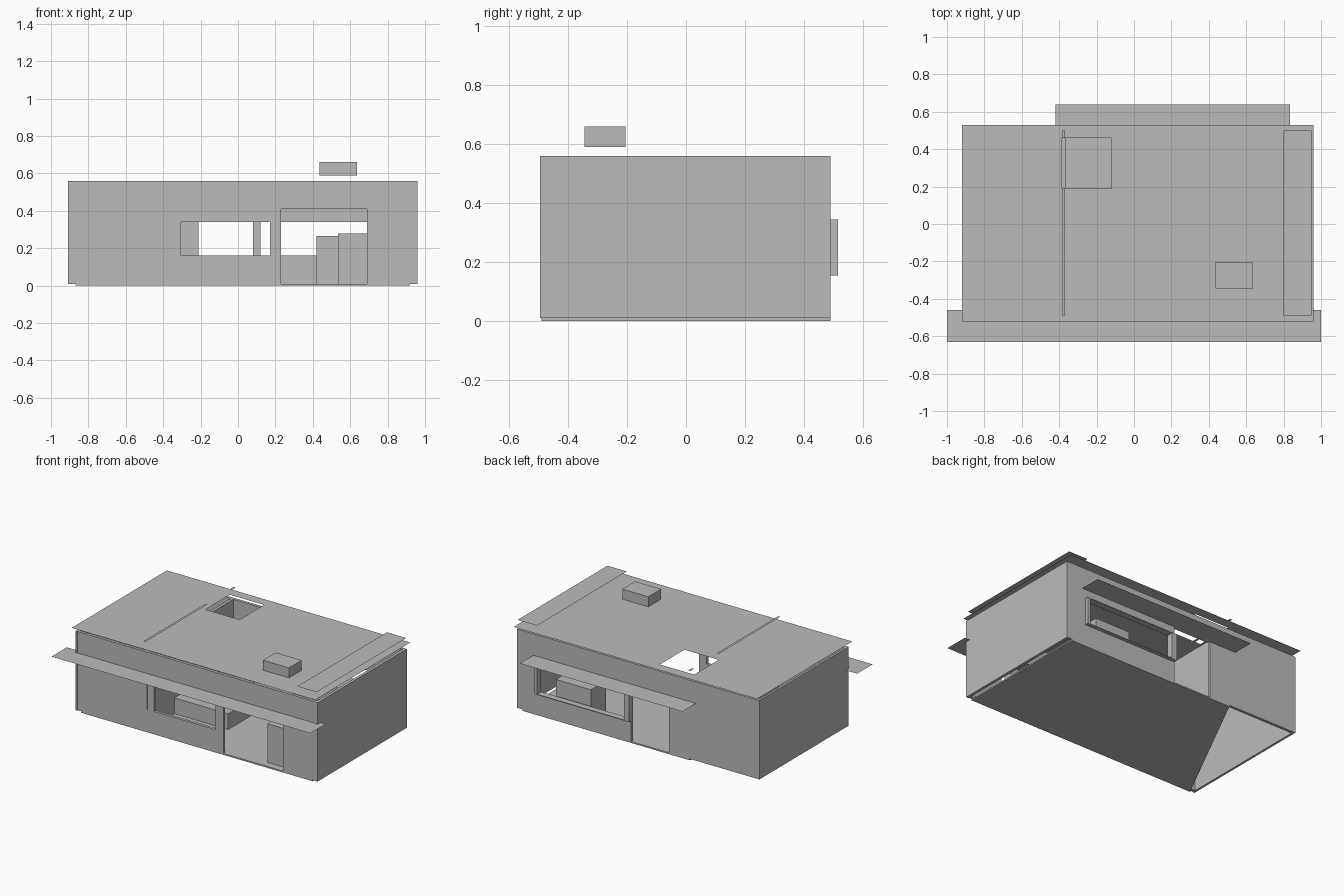
import bpy
import bmesh
from mathutils import Vector

cube = bpy.data.objects.get("Cube")
if cube:
    bpy.data.objects.remove(cube, do_unlink=True)

GREY = (0.5, 0.5, 0.5, 1)
mat = bpy.data.materials.new("plain grey")
mat.use_nodes = True
mat.diffuse_color = GREY
mat.node_tree.nodes["Principled BSDF"].inputs["Base Color"].default_value = GREY


def finish(name, bm):
    mesh = bpy.data.meshes.new(name)
    bm.to_mesh(mesh)
    bm.free()
    mesh.materials.append(mat)
    obj = bpy.data.objects.new(name, mesh)
    bpy.context.scene.collection.objects.link(obj)
    return obj


def panel(name, axis, rect, level, thick=0, holes=()):
    """Flat sheet or slab facing y or z, with rectangular openings."""
    u0, u1, v0, v1 = rect
    us = sorted({u0, u1, *[h[0] for h in holes], *[h[1] for h in holes]})
    vs = sorted({v0, v1, *[h[2] for h in holes], *[h[3] for h in holes]})

    def point(u, v):
        return (u, v, level) if axis == "z" else (u, level, v)

    bm = bmesh.new()
    for a, b in zip(us, us[1:]):
        for c, d in zip(vs, vs[1:]):
            mu, mv = (a + b) / 2, (c + d) / 2
            if any(h[0] < mu < h[1] and h[2] < mv < h[3] for h in holes):
                continue
            bm.faces.new([bm.verts.new(point(*p)) for p in ((a, c), (b, c), (b, d), (a, d))])
    bmesh.ops.remove_doubles(bm, verts=bm.verts, dist=0.0001)
    if thick:
        res = bmesh.ops.extrude_face_region(bm, geom=bm.faces[:], use_keep_orig=True)
        move = Vector((0, 0, thick) if axis == "z" else (0, thick, 0))
        bmesh.ops.translate(bm, vec=move, verts=[g for g in res["geom"] if isinstance(g, bmesh.types.BMVert)])
        bmesh.ops.recalc_face_normals(bm, faces=bm.faces)
    return finish(name, bm)


def box(name, x, y, z):
    return panel(name, "z", (*x, *y), z[0], z[1] - z[0])


BASE, TOP, ROOF, AWNING, TRIM = 0.01, 0.56, 0.59, 0.41, 0.63

# Floor with one slanted end
bm = bmesh.new()
floor = [bm.verts.new((x, y, 0)) for x, y in ((-0.87, -0.49), (0.92, -0.49), (0.92, 0.49), (-0.37, 0.49))]
bm.faces.new(floor)
res = bmesh.ops.extrude_face_region(bm, geom=bm.faces[:], use_keep_orig=True)
bmesh.ops.translate(bm, vec=(0, 0, BASE), verts=[g for g in res["geom"] if isinstance(g, bmesh.types.BMVert)])
bmesh.ops.recalc_face_normals(bm, faces=bm.faces)
finish("floor", bm)

# Outer walls and partition
box("right_wall", (-0.91, -0.895), (-0.495, 0.49), (BASE, TOP))
box("left_wall", (0.94, 0.96), (-0.495, 0.49), (BASE, TOP))
panel("front_wall", "y", (-0.895, 0.94, BASE, TOP), -0.49, 0.02,
      [(-0.305, 0.17, 0.16, 0.34), (0.23, 0.69, BASE, AWNING)])
panel("back_wall", "y", (-0.895, 0.94, BASE, TOP), 0.47, 0.02,
      [(-0.21, 0.08, BASE, AWNING), (0.12, 0.79, 0.16, 0.34)])
box("partition_wall", (-0.385, -0.365), (-0.47, 0.47), (BASE, TOP))

# Closed front window and projecting back window frame
panel("closed_window", "y", (-0.81, -0.355, 0.16, 0.34), -0.494, 0.005)
panel("back_window_frame", "y", (0.08, 0.81, 0.155, 0.345), 0.488, 0.027,
      [(0.12, 0.79, 0.16, 0.34)])

# Roof sheet with skylight opening, and the raised strips above it
skylight = (-0.385, -0.12, 0.19, 0.46)
panel("roof", "z", (-0.92, 0.96, -0.52, 0.53), ROOF, 0, [skylight])
panel("wide_roof_strip", "z", (0.80, 0.95, -0.49, 0.50), TRIM)
for name, y0, y1 in (("front", -0.49, 0.19), ("back", 0.46, 0.50)):
    panel("narrow_roof_strip_" + name, "z", (-0.385, -0.368, y0, y1), TRIM)
box("roof_unit", (0.435, 0.635), (-0.345, -0.205), (ROOF, 0.66))

# Awnings
panel("front_awning", "z", (-1.0, 1.0, -0.63, -0.46), AWNING)
panel("back_awning", "z", (-0.42, 0.835, 0.47, 0.64), AWNING)

# Fittings inside
box("low_counter", (-0.365, 0.05), (-0.18, 0.1), (BASE, 0.12))
box("back_cabinet", (0.42, 0.69), (0.28, 0.45), (BASE, 0.265))
box("door_cabinet", (0.535, 0.69), (-0.44, -0.38), (BASE, 0.28))
